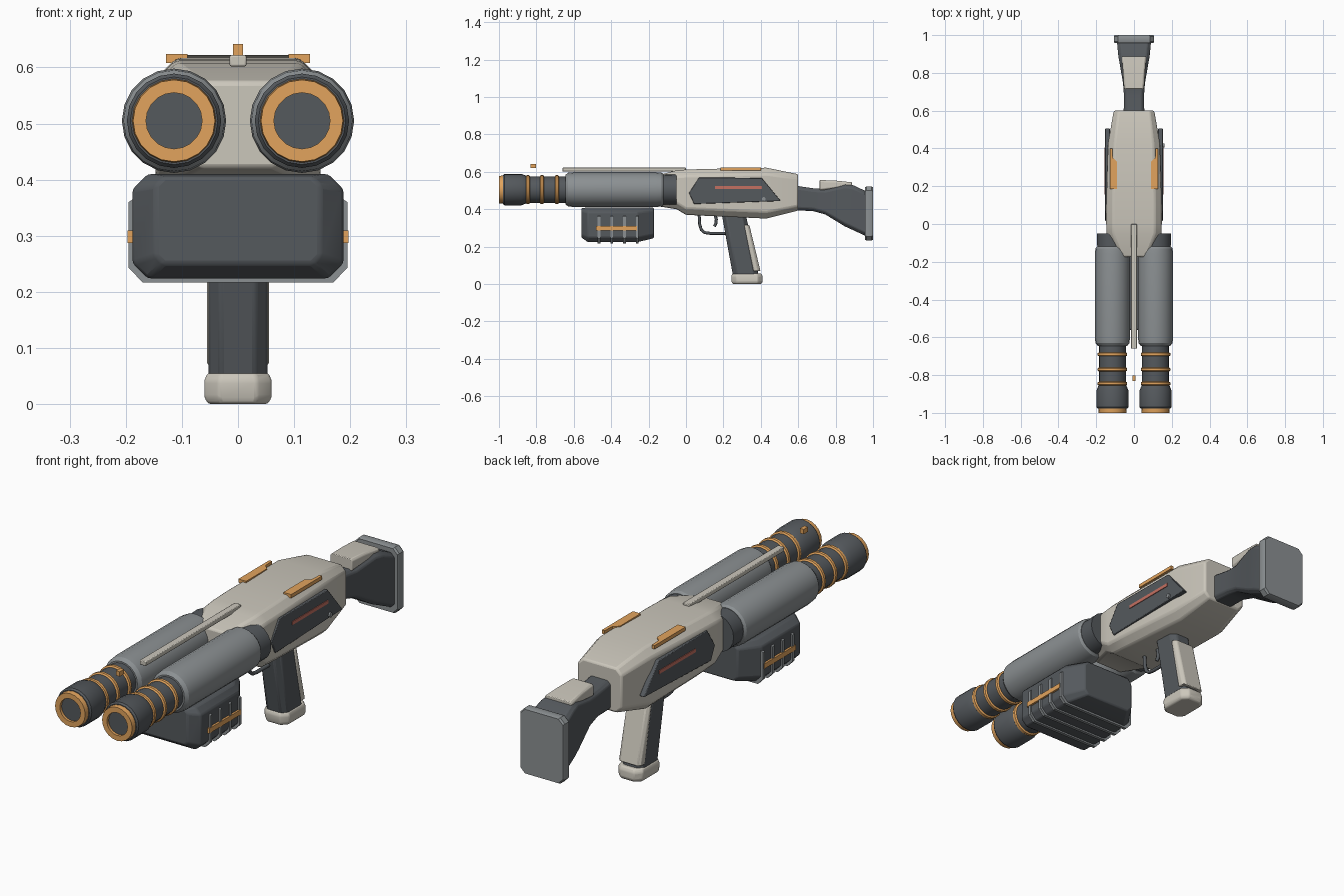
import bpy, bmesh, math
from mathutils import Vector

if "Cube" in bpy.data.objects:
    bpy.data.objects.remove(bpy.data.objects["Cube"])


def mat(name, rgb):
    m = bpy.data.materials.new(name)
    m.diffuse_color = (*rgb, 1)
    m.use_nodes = True
    m.node_tree.nodes["Principled BSDF"].inputs["Base Color"].default_value = m.diffuse_color
    return m


LIGHT = mat("light_shell", (0.60, 0.57, 0.50))
DARK = mat("dark_metal", (0.09, 0.10, 0.11))
MID = mat("mid_metal", (0.26, 0.28, 0.29))
ORANGE = mat("orange_trim", (0.76, 0.37, 0.11))
RED = mat("red_strip", (0.55, 0.16, 0.12))


def finish(name, bm, material, bevel=0.0):
    bmesh.ops.recalc_face_normals(bm, faces=bm.faces)
    me = bpy.data.meshes.new(name)
    bm.to_mesh(me)
    bm.free()
    ob = bpy.data.objects.new(name, me)
    bpy.context.collection.objects.link(ob)
    me.materials.append(material)
    if bevel:
        b = ob.modifiers.new("soft_edges", "BEVEL")
        b.width, b.segments, b.limit_method = bevel, 2, "ANGLE"
        b.angle_limit = math.radians(25)
    bpy.context.view_layer.objects.active = ob
    bpy.ops.object.select_all(action="DESELECT")
    ob.select_set(True)
    bpy.ops.object.shade_smooth_by_angle(angle=math.radians(30))
    return ob


def loft(name, axis, sections, material, bevel=0.0):
    """Chamfered-rectangle sections (t, half_width, low, high, chamfer) along Y or Z."""
    bm = bmesh.new()
    rings = []
    for t, w, a, b, c in sections:
        pts = [(w, a + c), (w, b - c), (w - c, b), (c - w, b),
               (-w, b - c), (-w, a + c), (c - w, a), (w - c, a)]
        rings.append([bm.verts.new((x, t, v) if axis == "Y" else (x, v, t)) for x, v in pts])
    for r, s in zip(rings, rings[1:]):
        for i in range(8):
            j = (i + 1) % 8
            bm.faces.new((r[i], r[j], s[j], s[i]))
    bm.faces.new(rings[0])
    bm.faces.new(rings[-1])
    return finish(name, bm, material, bevel)


def lathe(name, x0, z0, profile, material, n=20):
    """Closed solid turned around a Y-parallel axis from (y, radius) pairs."""
    bm = bmesh.new()
    rings = []
    for y, r in profile:
        rings.append([bm.verts.new((x0 + r * math.cos(2 * math.pi * i / n), y,
                                    z0 + r * math.sin(2 * math.pi * i / n))) for i in range(n)])
    for r, s in zip(rings, rings[1:]):
        for i in range(n):
            bm.faces.new((r[i], r[i - 1], s[i - 1], s[i]))
    bm.faces.new(rings[0])
    bm.faces.new(rings[-1])
    return finish(name, bm, material)


def prism(name, pts, to3d, a, b, material, bevel=0.0):
    """Flat outline extruded from depth a to b."""
    bm = bmesh.new()
    f = bm.faces.new([bm.verts.new(to3d(u, v, a)) for u, v in pts])
    new = bmesh.ops.extrude_face_region(bm, geom=[f])["geom"]
    shift = Vector(to3d(0, 0, b)) - Vector(to3d(0, 0, a))
    bmesh.ops.translate(bm, vec=shift, verts=[g for g in new if isinstance(g, bmesh.types.BMVert)])
    return finish(name, bm, material, bevel)


def box(name, x, y, z, material, bevel=0.0):
    pts = [(y[0], z[0]), (y[1], z[0]), (y[1], z[1]), (y[0], z[1])]
    return prism(name, pts, lambda u, v, d: (d, u, v), x[0], x[1], material, bevel)


# Receiver shell
loft("receiver", "Y", [(-0.175, 0.095, 0.42, 0.575, 0.03), (-0.05, 0.145, 0.40, 0.608, 0.035),
                       (0.0, 0.147, 0.37, 0.612, 0.035), (0.10, 0.147, 0.365, 0.615, 0.035),
                       (0.43, 0.137, 0.35, 0.622, 0.035), (0.60, 0.107, 0.393, 0.587, 0.025)], LIGHT, 0.008)

# Twin barrels, side panels and top trims
for side, s in (("right", 1), ("left", -1)):
    bx, bz = 0.114 * s, 0.505
    lathe(f"barrel_collar_{side}", bx, bz, [(-0.14, 0.08), (-0.05, 0.082)], DARK)
    lathe(f"barrel_jacket_{side}", bx, bz, [(-0.645, 0.078), (-0.63, 0.090), (-0.60, 0.093),
                                            (-0.16, 0.093), (-0.13, 0.090), (-0.12, 0.082)], MID)
    lathe(f"barrel_tube_{side}", bx, bz, [(-0.86, 0.071), (-0.62, 0.071)], DARK)
    for i, y in enumerate((-0.69, -0.77, -0.845)):
        lathe(f"barrel_ring_{side}_{i}", bx, bz, [(y - 0.010, 0.072), (y - 0.006, 0.078),
                                                  (y + 0.006, 0.078), (y + 0.010, 0.072)], ORANGE)
    lathe(f"muzzle_{side}", bx, bz, [(-0.978, 0.04), (-0.978, 0.078), (-0.97, 0.084),
                                     (-0.88, 0.084), (-0.855, 0.074)], DARK)
    lathe(f"muzzle_ring_{side}", bx, bz, [(-0.975, 0.050), (-1.0, 0.050), (-1.0, 0.073),
                                          (-0.975, 0.075)], ORANGE)
    lathe(f"bore_{side}", bx, bz, [(-0.988, 0.051), (-0.974, 0.051)], DARK)
    prism(f"side_panel_{side}", [(0.016, 0.487), (0.07, 0.57), (0.405, 0.567), (0.507, 0.444), (0.043, 0.428)],
          lambda u, v, d: (d * s, u, v), 0.128, 0.153, DARK, 0.003)
    box(f"panel_strip_{side}", (0.15 * s, 0.156 * s), (0.155, 0.405), (0.509, 0.524), RED)
    prism(f"top_trim_{side}", [(0.128, 0.40), (0.115, 0.40), (0.112, 0.35), (0.09, 0.33), (0.09, 0.185), (0.128, 0.185)],
          lambda u, v, d: (u * s, v, d), 0.608, 0.624, ORANGE)
    # Storage box side strip
    box(f"magazine_strip_{side}", (0.18 * s, 0.197 * s), (-0.48, -0.262), (0.287, 0.309), ORANGE)

# Screw on the right panel only
bpy.ops.mesh.primitive_cylinder_add(vertices=12, radius=0.01, depth=0.02, location=(0.151, 0.416, 0.455),
                                    rotation=(0, math.pi / 2, 0))
bpy.context.object.name = "panel_screw"
bpy.context.object.data.materials.append(MID)

# Top rail and sights
prism("top_rail", [(-0.66, 0.602), (0.0, 0.602), (0.0, 0.622), (-0.66, 0.622)],
      lambda u, v, d: (d, u, v), -0.015, 0.015, LIGHT, 0.003)
box("front_sight", (-0.009, 0.009), (-0.832, -0.802), (0.621, 0.642), ORANGE)

# Under-barrel magazine with ribs
loft("magazine", "Y", [(-0.56, 0.147, 0.25, 0.405, 0.015), (-0.525, 0.188, 0.224, 0.41, 0.027),
                       (-0.26, 0.188, 0.224, 0.41, 0.027), (-0.172, 0.13, 0.245, 0.408, 0.02)], DARK, 0.006)
rib = [(-0.195, 0.36), (-0.195, 0.243), (-0.170, 0.217), (0.170, 0.217), (0.195, 0.243), (0.195, 0.36),
       (0.180, 0.37), (0.180, 0.25), (0.165, 0.235), (-0.165, 0.235), (-0.180, 0.25), (-0.180, 0.37)]
for i in range(4):
    y = -0.465 + 0.068 * i
    prism(f"magazine_rib_{i}", rib, lambda u, v, d: (u, d, v), y - 0.007, y + 0.007, MID)

# Stock, cheek pad and butt plate
loft("stock", "Y", [(0.57, 0.055, 0.395, 0.528, 0.015), (0.68, 0.053, 0.390, 0.512, 0.015),
                    (0.745, 0.058, 0.372, 0.508, 0.015), (0.85, 0.076, 0.308, 0.535, 0.018),
                    (0.89, 0.083, 0.29, 0.53, 0.018), (0.965, 0.090, 0.255, 0.495, 0.018)], DARK, 0.005)
loft("cheek_pad", "Y", [(0.715, 0.053, 0.50, 0.556, 0.008), (0.80, 0.058, 0.51, 0.553, 0.008),
                        (0.887, 0.065, 0.515, 0.544, 0.008)], LIGHT, 0.003)
loft("butt_plate", "Y", [(0.957, 0.103, 0.237, 0.518, 0.022), (0.965, 0.107, 0.233, 0.522, 0.022),
                         (0.992, 0.107, 0.233, 0.522, 0.022), (1.0, 0.103, 0.237, 0.518, 0.022)], MID)

# Pistol grip, back strap and cap
loft("grip", "Z", [(0.04, 0.053, 0.252, 0.39, 0.022), (0.38, 0.053, 0.190, 0.318, 0.022)], DARK, 0.006)
loft("grip_strap", "Z", [(0.07, 0.055, 0.352, 0.398, 0.012), (0.315, 0.055, 0.304, 0.339, 0.012)], LIGHT, 0.004)
loft("grip_cap", "Z", [(0.0, 0.053, 0.25, 0.402, 0.022), (0.012, 0.060, 0.244, 0.410, 0.026),
                       (0.042, 0.060, 0.242, 0.410, 0.026), (0.056, 0.054, 0.248, 0.402, 0.024)], LIGHT, 0.005)


# Trigger and guard as round swept curves
def tube(name, pts, radius):
    cu = bpy.data.curves.new(name, "CURVE")
    cu.dimensions, cu.bevel_depth, cu.bevel_resolution, cu.use_fill_caps = "3D", radius, 2, True
    sp = cu.splines.new("POLY")
    sp.points.add(len(pts) - 1)
    for p, (y, z) in zip(sp.points, pts):
        p.co = (0, y, z, 1)
    ob = bpy.data.objects.new(name, cu)
    bpy.context.collection.objects.link(ob)
    cu.materials.append(DARK)


tube("trigger_guard", [(0.07, 0.375), (0.073, 0.32), (0.082, 0.29), (0.10, 0.275), (0.13, 0.271), (0.225, 0.271)], 0.008)
tube("trigger", [(0.155, 0.375), (0.162, 0.345), (0.160, 0.325), (0.152, 0.308)], 0.008)
